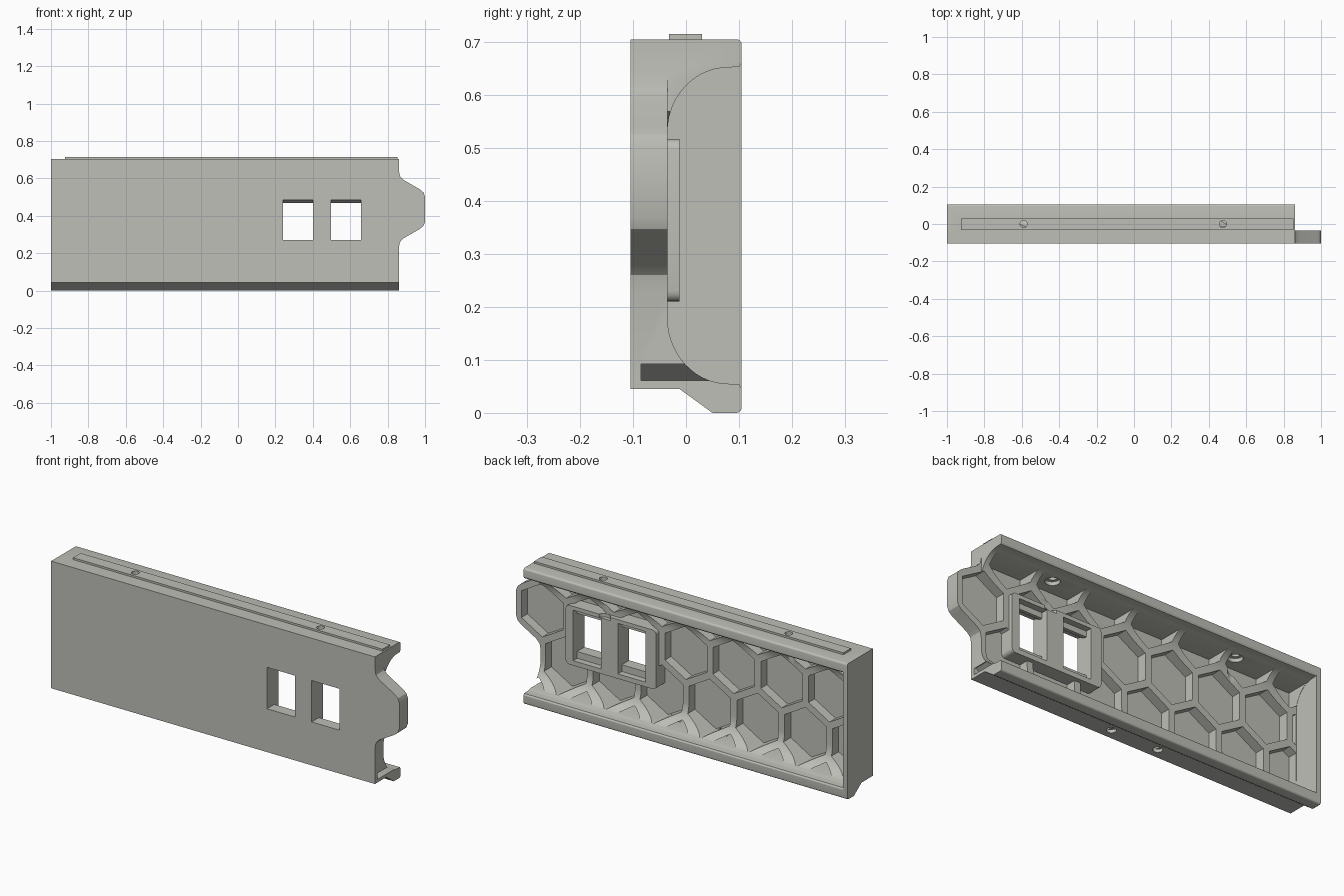
import bpy, bmesh, math
from mathutils import Vector

if "Cube" in bpy.data.objects:
    bpy.data.objects.remove(bpy.data.objects["Cube"])

grey = bpy.data.materials.new("warm_grey")
grey.diffuse_color = (0.52, 0.52, 0.48, 1)
grey.use_nodes = True
grey.node_tree.nodes["Principled BSDF"].inputs["Base Color"].default_value = grey.diffuse_color


def finish(bm, name):
    bmesh.ops.recalc_face_normals(bm, faces=bm.faces)
    mesh = bpy.data.meshes.new(name)
    bm.to_mesh(mesh)
    bm.free()
    mesh.materials.append(grey)
    ob = bpy.data.objects.new(name, mesh)
    bpy.context.collection.objects.link(ob)
    return ob


def add_prism(bm, points, start, end, axis):
    """Extrude a 2D outline: (y, z) along x, or (x, z) along y."""
    def place(p, d):
        return (d, p[0], p[1]) if axis == 'x' else (p[0], d, p[1])
    a = [bm.verts.new(place(p, start)) for p in points]
    b = [bm.verts.new(place(p, end)) for p in points]
    bm.faces.new(a)
    bm.faces.new(b[::-1])
    n = len(points)
    for i in range(n):
        bm.faces.new((a[i], b[i], b[(i + 1) % n], a[(i + 1) % n]))


def prism(name, points, start, end, axis):
    bm = bmesh.new()
    add_prism(bm, points, start, end, axis)
    return finish(bm, name)


def cylinder(name, x, y, z0, z1, r):
    bm = bmesh.new()
    bmesh.ops.create_cone(bm, cap_ends=True, segments=24, radius1=r, radius2=r, depth=z1 - z0)
    bmesh.ops.translate(bm, vec=Vector((x, y, (z0 + z1) / 2)), verts=bm.verts)
    return finish(bm, name)


def combine(target, other, operation):
    mod = target.modifiers.new(operation.lower(), 'BOOLEAN')
    mod.object, mod.operation, mod.solver = other, operation, 'EXACT'
    bpy.context.view_layer.objects.active = target
    bpy.ops.object.modifier_apply(modifier=mod.name)
    bpy.data.objects.remove(other, do_unlink=True)


def clip(points, axis, limit, sign):
    """Keep the part of a convex outline where sign * (p[axis] - limit) >= 0."""
    out = []
    for i, p in enumerate(points):
        q = points[(i + 1) % len(points)]
        dp, dq = sign * (p[axis] - limit), sign * (q[axis] - limit)
        if dp >= 0:
            out.append(p)
        if dp * dq < 0:
            t = dp / (dp - dq)
            out.append((p[0] + t * (q[0] - p[0]), p[1] + t * (q[1] - p[1])))
    return out


def arc(cx, cz, rx, rz, a0, a1, n=14):
    return [(cx + rx * math.cos(math.radians(a0 + (a1 - a0) * i / n)),
             cz + rz * math.sin(math.radians(a0 + (a1 - a0) * i / n))) for i in range(n + 1)]


# Main body: side profile with the stepped lower lip and eased back edges
outline = ([(-0.105, 0.705), (-0.105, 0.045), (-0.012, 0.045), (0.05, 0.0)]
           + arc(0.095, 0.01, 0.01, 0.01, -90, 0, 4)
           + arc(0.095, 0.695, 0.01, 0.01, 0, 90, 4))
panel = prism("panel", outline, -1.0, 0.86, 'x')

# Hollow back, open at the right end
cavity = ([(0.2, 0.045), (0.105, 0.046), (0.1, 0.054)]
          + arc(0.08, 0.18, 0.115, 0.125, 270, 180)
          + arc(0.08, 0.53, 0.115, 0.122, 180, 90)
          + [(0.1, 0.653), (0.105, 0.661), (0.2, 0.662)])
combine(panel, prism("cavity_cutter", cavity, -0.975, 1.2, 'x'), 'DIFFERENCE')

# Side tongue with softened corners
upper = [(0.82, 0.642), (0.86, 0.642), (0.866, 0.612), (0.885, 0.592),
         (0.972, 0.542), (0.992, 0.525), (1.0, 0.503)]
mid = 0.436
tongue = upper + [(x, 2 * mid - z) for x, z in reversed(upper)]
combine(panel, prism("tongue", tongue, -0.105, -0.035, 'y'), 'UNION')

# Honeycomb pockets, clipped to stay inside the shell
pitch, apothem = 0.275, 0.12
row_step = pitch * math.sqrt(3) / 2
radius = apothem * 2 / math.sqrt(3)
bm = bmesh.new()
for row in range(-1, 3):
    cz = mid - row * row_step
    for col in range(9):
        cx = 0.85 - pitch * (col + (0.5 if row % 2 else 0))
        hexagon = [(cx + radius * math.sin(math.radians(60 * i)),
                    cz + radius * math.cos(math.radians(60 * i))) for i in range(6)]
        for axis, limit, sign in ((0, -0.974, 1), (1, 0.061, 1), (1, 0.646, -1)):
            hexagon = clip(hexagon, axis, limit, sign)
        if len(hexagon) > 2:
            add_prism(bm, hexagon, -0.085, 0.2, 'y')
combine(panel, finish(bm, "honeycomb_cutter"), 'DIFFERENCE')

# Socket block behind the windows
r = 0.02
block = (arc(0.70 - r, 0.517 - r, r, r, 0, 90, 4) + arc(0.18 + r, 0.517 - r, r, r, 90, 180, 4)
         + arc(0.18 + r, 0.21 + r, r, r, 180, 270, 4) + arc(0.70 - r, 0.21 + r, r, r, 270, 360, 4))
combine(panel, prism("socket_block", block, -0.095, -0.012, 'y'), 'UNION')

# Two windows with a sloped upper lip and a wider recess at the back
window = [(-0.2, 0.27), (-0.2, 0.485), (-0.09, 0.485), (-0.06, 0.468), (-0.045, 0.468),
          (-0.045, 0.497), (0.08, 0.497), (0.08, 0.235), (-0.045, 0.235), (-0.045, 0.27)]
for x in (0.32, 0.577):
    combine(panel, prism("window_cutter", window, x - 0.08, x + 0.08, 'x'), 'DIFFERENCE')

# Raised strip on top
strip = [(-0.032, 0.69), (0.03, 0.69), (0.03, 0.715), (-0.032, 0.715)]
combine(panel, prism("top_strip", strip, -0.925, 0.852, 'x'), 'UNION')

# Screw holes: counterbored through the top, blind in the underside
for x in (-0.59, 0.475):
    combine(panel, cylinder("top_hole_cutter", x, 0.0, 0.5, 0.8, 0.019), 'DIFFERENCE')
    combine(panel, cylinder("counterbore_cutter", x, 0.0, 0.5, 0.665, 0.035), 'DIFFERENCE')
for x in (0.09, -0.18):
    combine(panel, cylinder("bottom_hole_cutter", x, -0.05, -0.1, 0.09, 0.023), 'DIFFERENCE')

# Smooth the curves, keep the corners crisp
bpy.ops.object.select_all(action='DESELECT')
panel.select_set(True)
bpy.context.view_layer.objects.active = panel
bpy.ops.object.shade_smooth_by_angle(angle=math.radians(25))
